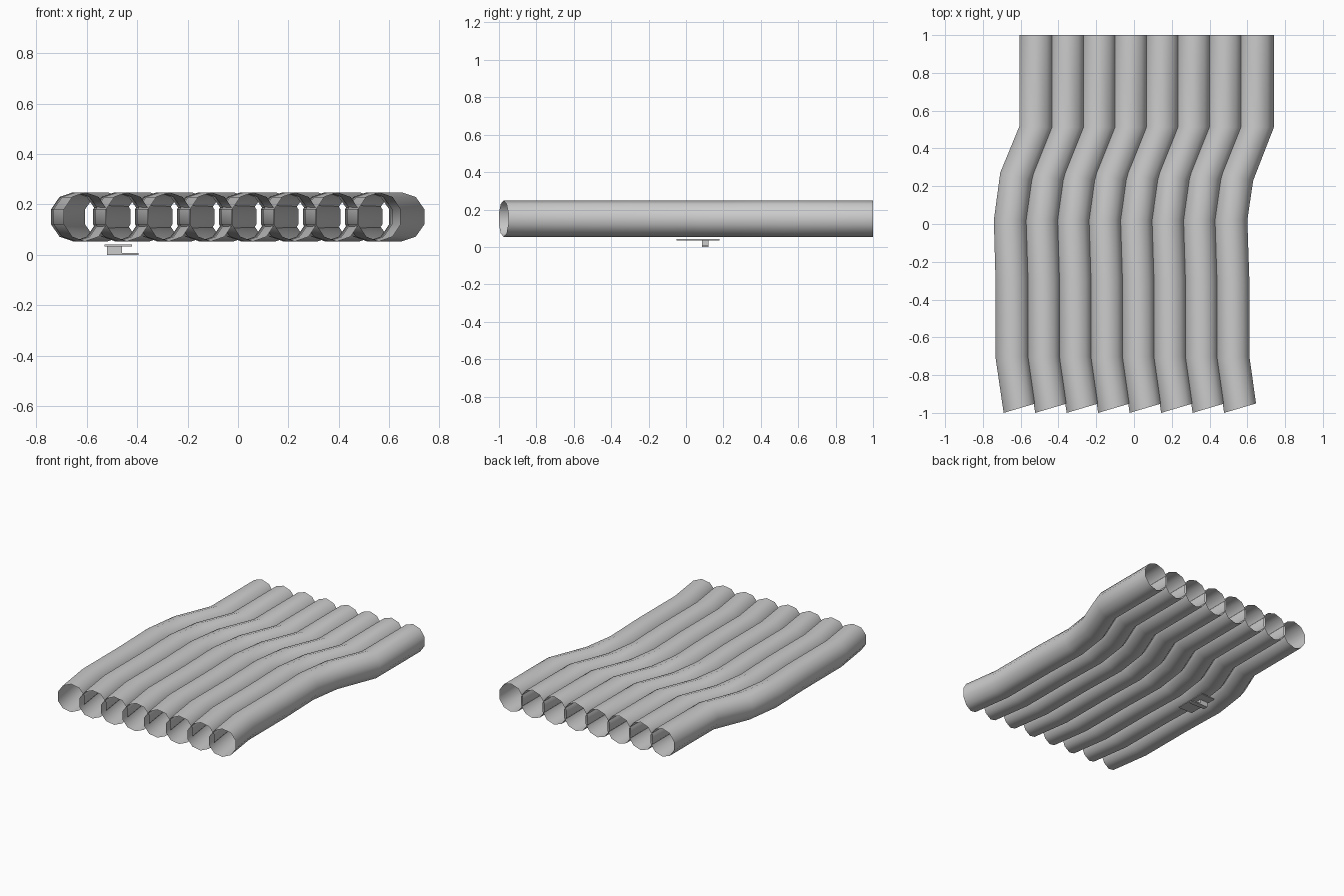
import bpy, bmesh, math
from mathutils import Vector

if "Cube" in bpy.data.objects:
    bpy.data.objects.remove(bpy.data.objects["Cube"])

SIDES, RADIUS, MID_Z = 10, 0.0975, 0.151
COUNT, SPACING = 8, 0.1667

# left and right edge of the first tube at each bend (xL, yL, xR, yR)
BENDS = [
    (-0.607, 1.0, -0.427, 1.0),
    (-0.607, 0.517, -0.427, 0.51),
    (-0.708, 0.272, -0.536, 0.23),
    (-0.742, 0.02, -0.567, 0.02),
    (-0.733, -0.30, -0.556, -0.30),
    (-0.732, -0.715, -0.556, -0.70),
    (-0.690, -1.0, -0.521, -0.95),
]


def tube(name, shift):
    """Open ten-sided tube with a ring of vertices at every bend."""
    bm = bmesh.new()
    rings = []
    for xl, yl, xr, yr in BENDS:
        left, right = Vector((xl, yl, 0)), Vector((xr, yr, 0))
        mid = (left + right) / 2 + Vector((shift, 0, MID_Z))
        half = (right - left) / 2 / math.cos(math.pi / SIDES)
        ring = []
        for i in range(SIDES):
            a = math.tau * i / SIDES
            ring.append(bm.verts.new(mid + half * math.sin(a)
                                     + Vector((0, 0, RADIUS * math.cos(a)))))
        rings.append(ring)
    for r0, r1 in zip(rings, rings[1:]):
        for i in range(SIDES):
            j = (i + 1) % SIDES
            bm.faces.new((r0[i], r0[j], r1[j], r1[i])).smooth = True
    bmesh.ops.recalc_face_normals(bm, faces=bm.faces)
    mesh = bpy.data.meshes.new(name)
    bm.to_mesh(mesh)
    bm.free()
    bpy.context.collection.objects.link(bpy.data.objects.new(name, mesh))


def box(name, x0, x1, y0, y1, z0, z1):
    bpy.ops.mesh.primitive_cube_add(
        size=1, location=((x0 + x1) / 2, (y0 + y1) / 2, (z0 + z1) / 2))
    ob = bpy.context.object
    ob.name = name
    ob.scale = (x1 - x0, y1 - y0, z1 - z0)


# row of bent tubes
for n in range(COUNT):
    tube(f"tube_{n + 1}", n * SPACING)

# small valve under the second tube: plate, stem and tab
box("valve_plate", -0.53, -0.42, -0.05, 0.18, 0.034, 0.041)
box("valve_stem", -0.52, -0.46, 0.085, 0.12, 0.005, 0.034)
box("valve_tab", -0.52, -0.395, 0.085, 0.12, 0.0, 0.008)
